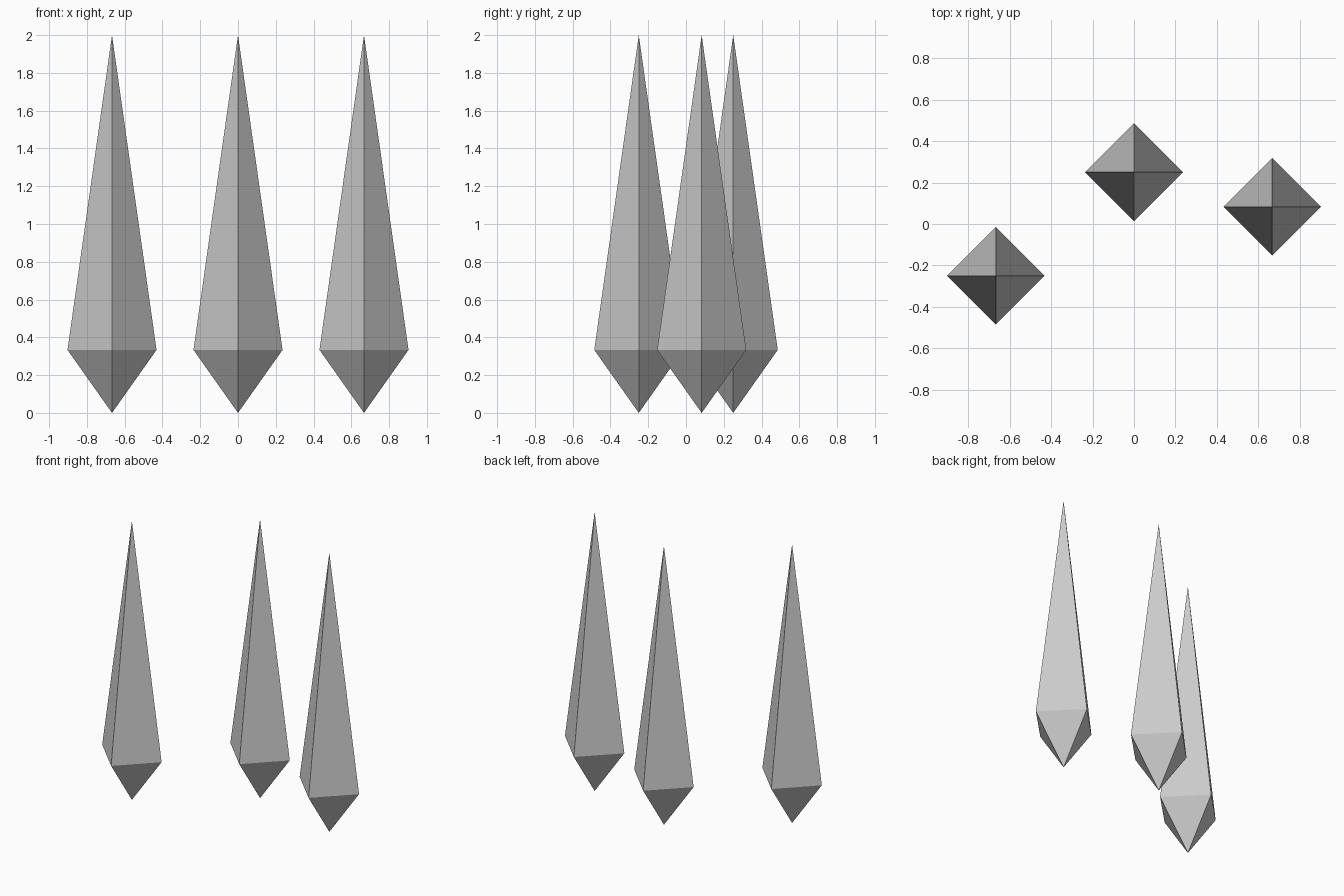
import bpy, bmesh
from math import cos, sin, pi

if "Cube" in bpy.data.objects:
    bpy.data.objects.remove(bpy.data.objects["Cube"])

RADIUS, WAIST, HEIGHT = 0.2357, 1 / 3, 2.0


def crystal(name, x, y):
    """Four-sided spike: long point above the waist, short point below."""
    bm = bmesh.new()
    bottom = bm.verts.new((0, 0, 0))
    top = bm.verts.new((0, 0, HEIGHT))
    ring = [bm.verts.new((RADIUS * cos(i * pi / 2), RADIUS * sin(i * pi / 2), WAIST))
            for i in range(4)]
    for i in range(4):
        a, b = ring[i], ring[(i + 1) % 4]
        bm.faces.new((a, b, top))
        bm.faces.new((b, a, bottom))
    mesh = bpy.data.meshes.new(name)
    bm.to_mesh(mesh)
    bm.free()
    obj = bpy.data.objects.new(name, mesh)
    obj.location = (x, y, 0)
    bpy.context.collection.objects.link(obj)


# Three identical floating crystals
crystal("left_crystal", -0.667, -0.25)
crystal("middle_crystal", 0, 0.25)
crystal("right_crystal", 0.667, 0.083)
